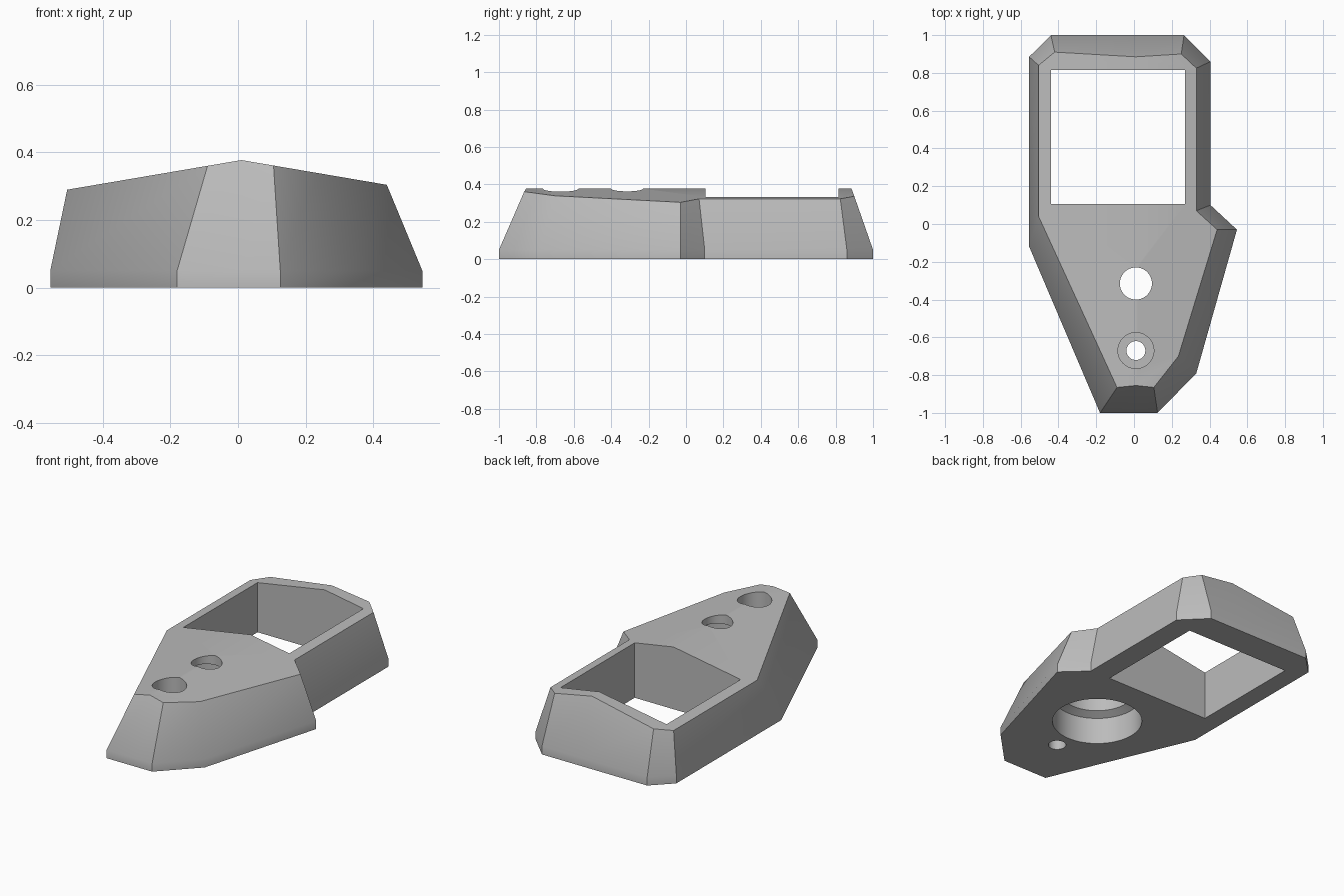
import bpy, bmesh
from mathutils import Matrix

cube = bpy.data.objects.get("Cube")
if cube:
    bpy.data.objects.remove(cube, do_unlink=True)

RIDGE_X, RIDGE_Z, SLOPE = 0.01, 0.377, 0.17

# Footprint and roof outline, both counter-clockwise from the front ridge point
base = [(0.01, -1), (0.125, -1), (0.33, -0.79), (0.545, -0.03), (0.405, 0.1),
        (0.405, 0.86), (0.265, 1), (0.01, 1), (-0.44, 1), (-0.555, 0.885),
        (-0.555, -0.12), (-0.18, -1)]
roof = [(0.01, -0.855), (0.105, -0.865), (0.235, -0.7), (0.44, -0.03), (0.33, 0.07),
        (0.33, 0.825), (0.25, 0.9), (0.01, 0.885), (-0.42, 0.91), (-0.505, 0.84),
        (-0.505, 0.04), (-0.09, -0.865)]
BACK = 7  # index of the back ridge point


def roof_z(x):
    return RIDGE_Z - SLOPE * abs(x - RIDGE_X)


def finish(bm, name, mat):
    bmesh.ops.recalc_face_normals(bm, faces=bm.faces)
    mesh = bpy.data.meshes.new(name)
    bm.to_mesh(mesh)
    bm.free()
    mesh.materials.append(mat)
    obj = bpy.data.objects.new(name, mesh)
    bpy.context.scene.collection.objects.link(obj)
    return obj


def bore(name, y, profile, mat, x=RIDGE_X, n=64):
    """Turned cutter from a list of (radius, height) steps."""
    bm = bmesh.new()
    rings = []
    for r, z in profile:
        ring = bmesh.ops.create_circle(bm, segments=n, radius=r,
                                       matrix=Matrix.Translation((x, y, z)))
        rings.append(ring["verts"])
    for a, b in zip(rings, rings[1:]):
        for i in range(n):
            j = (i + 1) % n
            bm.faces.new((a[i], a[j], b[j], b[i]))
    bm.faces.new(rings[0])
    bm.faces.new(rings[-1])
    return finish(bm, name, mat)


grey = bpy.data.materials.new("plain grey")
grey.use_nodes = True
colour = (0.5, 0.5, 0.5, 1)
grey.diffuse_color = colour
grey.node_tree.nodes["Principled BSDF"].inputs["Base Color"].default_value = colour

# Body: short upright skirt, tapered walls, two-sided roof
bm = bmesh.new()
loops = [[bm.verts.new((x, y, z)) for x, y in base] for z in (0, 0.05)]
loops.append([bm.verts.new((x, y, roof_z(x))) for x, y in roof])
count = len(base)
for low, high in zip(loops, loops[1:]):
    for i in range(count):
        j = (i + 1) % count
        bm.faces.new((low[i], low[j], high[j], high[i]))
bm.faces.new(loops[0])
bm.faces.new(loops[2][:BACK + 1])
bm.faces.new(loops[2][BACK:] + loops[2][:1])
body = finish(bm, "housing_body", grey)

# Window cutter
bm = bmesh.new()
bmesh.ops.create_cube(bm, size=1, matrix=Matrix.Translation((-0.085, 0.46, 0.2))
                      @ Matrix.Diagonal((0.71, 0.71, 1, 1)))
cutters = [finish(bm, "window_cutter", grey)]

# Stepped pocket from below with a small top opening, and a recessed screw hole
cutters.append(bore("pocket_cutter", -0.315,
                    [(0.255, -0.1), (0.255, 0.165), (0.21, 0.19), (0.21, 0.32),
                     (0.085, 0.32), (0.085, 0.5)], grey))
cutters.append(bore("screw_hole_cutter", -0.67,
                    [(0.05, -0.1), (0.05, 0.18), (0.095, 0.18), (0.095, 0.5)], grey))

for cutter in cutters:
    cutter.hide_render = True
    mod = body.modifiers.new(cutter.name, 'BOOLEAN')
    mod.operation = 'DIFFERENCE'
    mod.solver = 'EXACT'
    mod.object = cutter

# Bake the cuts, then drop the cutters
bpy.ops.object.select_all(action='DESELECT')
body.select_set(True)
bpy.context.view_layer.objects.active = body
for cutter in cutters:
    bpy.ops.object.modifier_apply(modifier=cutter.name)
    bpy.data.objects.remove(cutter, do_unlink=True)
bpy.ops.object.shade_smooth_by_angle(angle=0.52)
